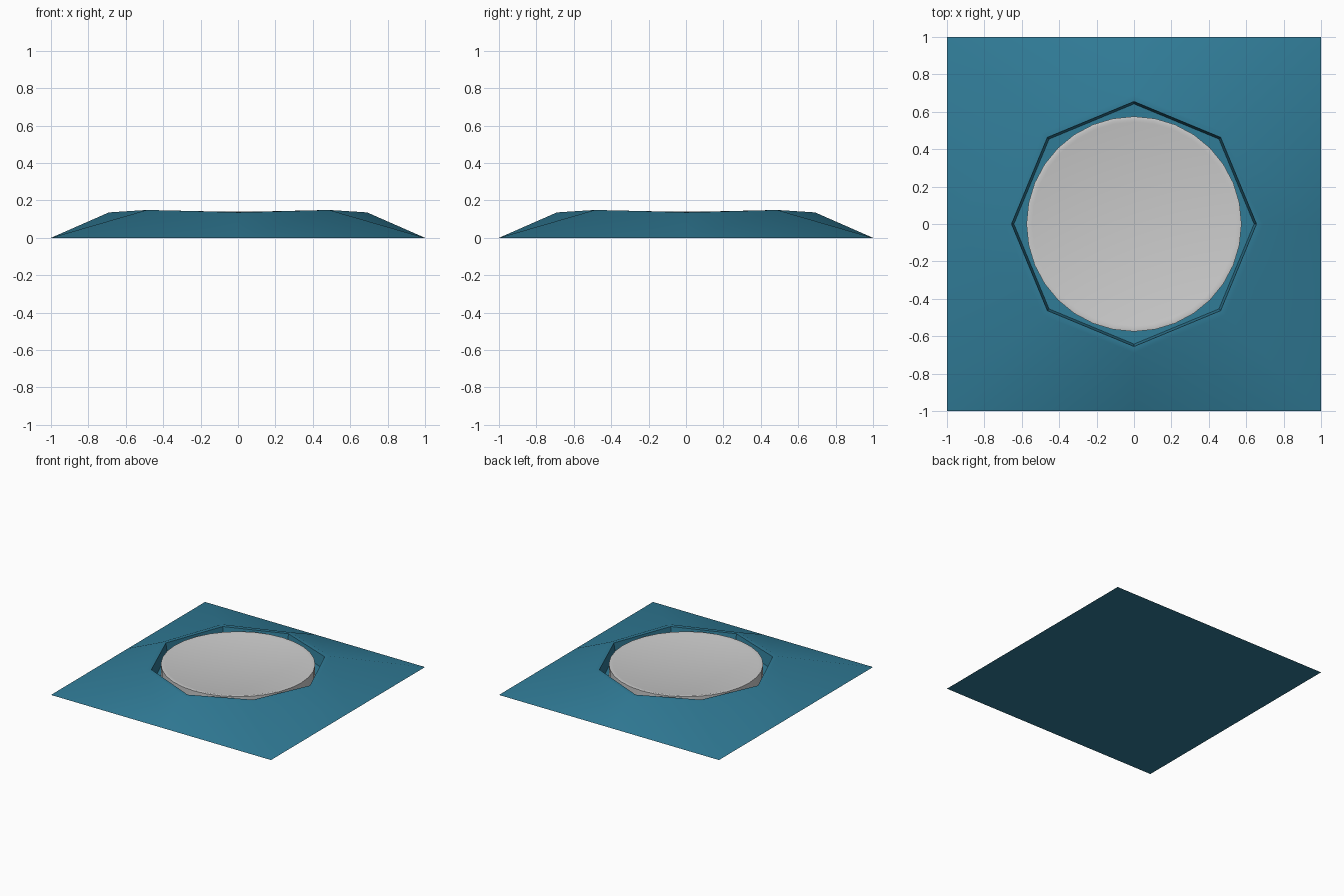
import bpy, bmesh
from math import cos, sin, pi, radians

if "Cube" in bpy.data.objects:
    bpy.data.objects.remove(bpy.data.objects["Cube"])


def ring(bm, r, z, n):
    """Ring of n verts; z is a pair of heights used alternately."""
    return [bm.verts.new((r * cos(2 * pi * i / n), r * sin(2 * pi * i / n), z[i % 2]))
            for i in range(n)]


def bridge(bm, a, b):
    n = len(a)
    for i in range(n):
        j = (i + 1) % n
        bm.faces.new((a[i], a[j], b[j], b[i]))


def finish(bm, name, angle):
    bmesh.ops.recalc_face_normals(bm, faces=bm.faces[:])
    mesh = bpy.data.meshes.new(name)
    bm.to_mesh(mesh)
    bm.free()
    ob = bpy.data.objects.new(name, mesh)
    bpy.context.collection.objects.link(ob)
    bpy.ops.object.select_all(action='DESELECT')
    ob.select_set(True)
    bpy.context.view_layer.objects.active = ob
    bpy.ops.object.shade_smooth_by_angle(angle=radians(angle))
    return ob


# sloping base: square footprint rising to an octagonal rim, then a sunken well
bm = bmesh.new()
square = [bm.verts.new((x, y, 0)) for x, y in
          [(1, 0), (1, 1), (0, 1), (-1, 1), (-1, 0), (-1, -1), (0, -1), (1, -1)]]
outer = ring(bm, 0.69, (0.136, 0.149), 8)
inner = ring(bm, 0.655, (0.138, 0.147), 8)
floor = ring(bm, 0.642, (0.05, 0.05), 8)
for i in range(8):
    j = (i + 1) % 8
    mid, corner = (i, j) if i % 2 == 0 else (j, i)
    # each slope panel folds from the side midpoint to the diagonal rim corner
    bm.faces.new((square[mid], square[corner], outer[corner]))
    bm.faces.new((square[mid], outer[corner], outer[mid]))
bridge(bm, outer, inner)
bridge(bm, inner, floor)
bm.faces.new(floor)
bm.faces.new(square[::-1])
base = finish(bm, "sloped_base", 30)
mat = bpy.data.materials.new("teal")
mat.diffuse_color = (0.03, 0.2, 0.31, 1)
mat.use_nodes = True
mat.node_tree.nodes["Principled BSDF"].inputs["Base Color"].default_value = mat.diffuse_color
base.data.materials.append(mat)

# round plate with a fine lip, standing in the well
bm = bmesh.new()
profile = [(0.575, 0.045), (0.575, 0.139), (0.56, 0.142), (0.545, 0.138)]
rings = [ring(bm, r, (z, z), 32) for r, z in profile]
for a, b in zip(rings, rings[1:]):
    bridge(bm, a, b)
bm.faces.new(rings[-1])
bm.faces.new(rings[0][::-1])
finish(bm, "round_plate", 30)
